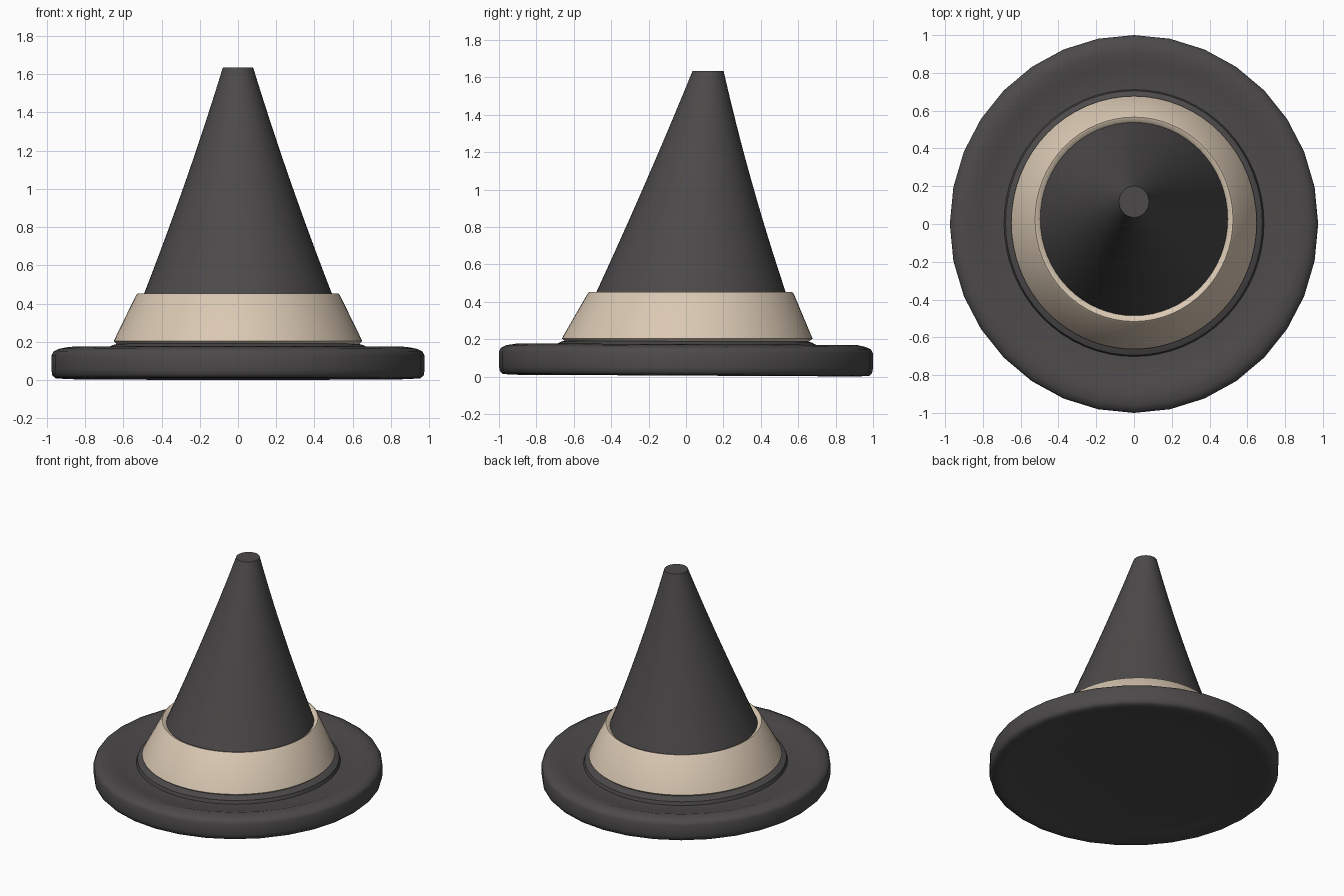
import bpy, bmesh, math

if "Cube" in bpy.data.objects:
    bpy.data.objects.remove(bpy.data.objects["Cube"])


def material(name, rgb):
    m = bpy.data.materials.new(name)
    m.diffuse_color = (*rgb, 1.0)
    m.use_nodes = True
    m.node_tree.nodes["Principled BSDF"].inputs["Base Color"].default_value = m.diffuse_color
    return m


charcoal = material("charcoal felt", (0.072, 0.067, 0.067))
beige = material("beige ribbon", (0.70, 0.58, 0.45))


def lathe(name, rings, sides, mat, closed=False, tilt=0.0, angle=35):
    """Stack of elliptical rings: (x radius, y radius, z, y centre)."""
    bm = bmesh.new()
    loops = []
    for rx, ry, z, cy in rings:
        loop = []
        for i in range(sides):
            a = 2 * math.pi * i / sides
            y = cy + ry * math.sin(a)
            loop.append(bm.verts.new((rx * math.cos(a), y, z - tilt * y)))
        loops.append(loop)
    pairs = list(zip(loops, loops[1:]))
    if closed:
        pairs.append((loops[-1], loops[0]))
    for a, b in pairs:
        for i in range(sides):
            j = (i + 1) % sides
            bm.faces.new((a[i], a[j], b[j], b[i]))
    if not closed:
        bm.faces.new(loops[0][::-1])
        bm.faces.new(loops[-1])
    bmesh.ops.recalc_face_normals(bm, faces=bm.faces)
    me = bpy.data.meshes.new(name)
    bm.to_mesh(me)
    bm.free()
    me.materials.append(mat)
    ob = bpy.data.objects.new(name, me)
    bpy.context.collection.objects.link(ob)
    bpy.ops.object.select_all(action='DESELECT')
    ob.select_set(True)
    bpy.context.view_layer.objects.active = ob
    bpy.ops.object.shade_smooth_by_angle(angle=math.radians(angle))
    return ob


# Thick round brim with a raised rim and dished faces, slightly tilted
lathe("brim", [
    (0.60, 0.615, 0.035, 0), (0.84, 0.86, 0.027, 0), (0.90, 0.925, 0.006, 0),
    (0.955, 0.98, 0.010, 0), (0.971, 0.995, 0.025, 0),
    (0.975, 1.0, 0.050, 0), (0.975, 1.0, 0.130, 0), (0.965, 0.99, 0.150, 0),
    (0.935, 0.96, 0.164, 0), (0.882, 0.905, 0.174, 0.008),
    (0.82, 0.84, 0.153, 0.008), (0.70, 0.715, 0.145, 0.005)],
    32, charcoal, tilt=0.005, angle=60)

# Low flare where the crown meets the brim
lathe("crown_flare", [
    (0.69, 0.708, 0.140, 0.005), (0.68, 0.70, 0.170, 0.005),
    (0.65, 0.67, 0.185, 0.005), (0.61, 0.63, 0.195, 0.007)],
    64, charcoal, tilt=0.005)

# Tapered crown leaning backwards, with a blunt tip
crown = []
n = 12
for i in range(n + 1):
    t = i / n
    bow = 0.012 * 4 * t * (1 - t)
    rx = 0.49 + (0.079 - 0.49) * t - bow
    ry = 0.505 + (0.083 - 0.505) * t - bow
    crown.append((rx, ry, 0.455 + 1.18 * t, 0.027 + 0.091 * t - 0.004 * 4 * t * (1 - t)))
lathe("crown", [(0.58, 0.60, 0.20, 0.007)] + crown, 64, charcoal, angle=60)

# Ribbon band around the crown base
lathe("hat_band", [
    (0.60, 0.615, 0.186, 0.007), (0.632, 0.65, 0.188, 0.007),
    (0.65, 0.67, 0.204, 0.007), (0.645, 0.665, 0.215, 0.007),
    (0.532, 0.550, 0.446, 0.025), (0.524, 0.541, 0.453, 0.025),
    (0.512, 0.528, 0.450, 0.027), (0.495, 0.51, 0.435, 0.028)],
    64, beige, closed=True)
